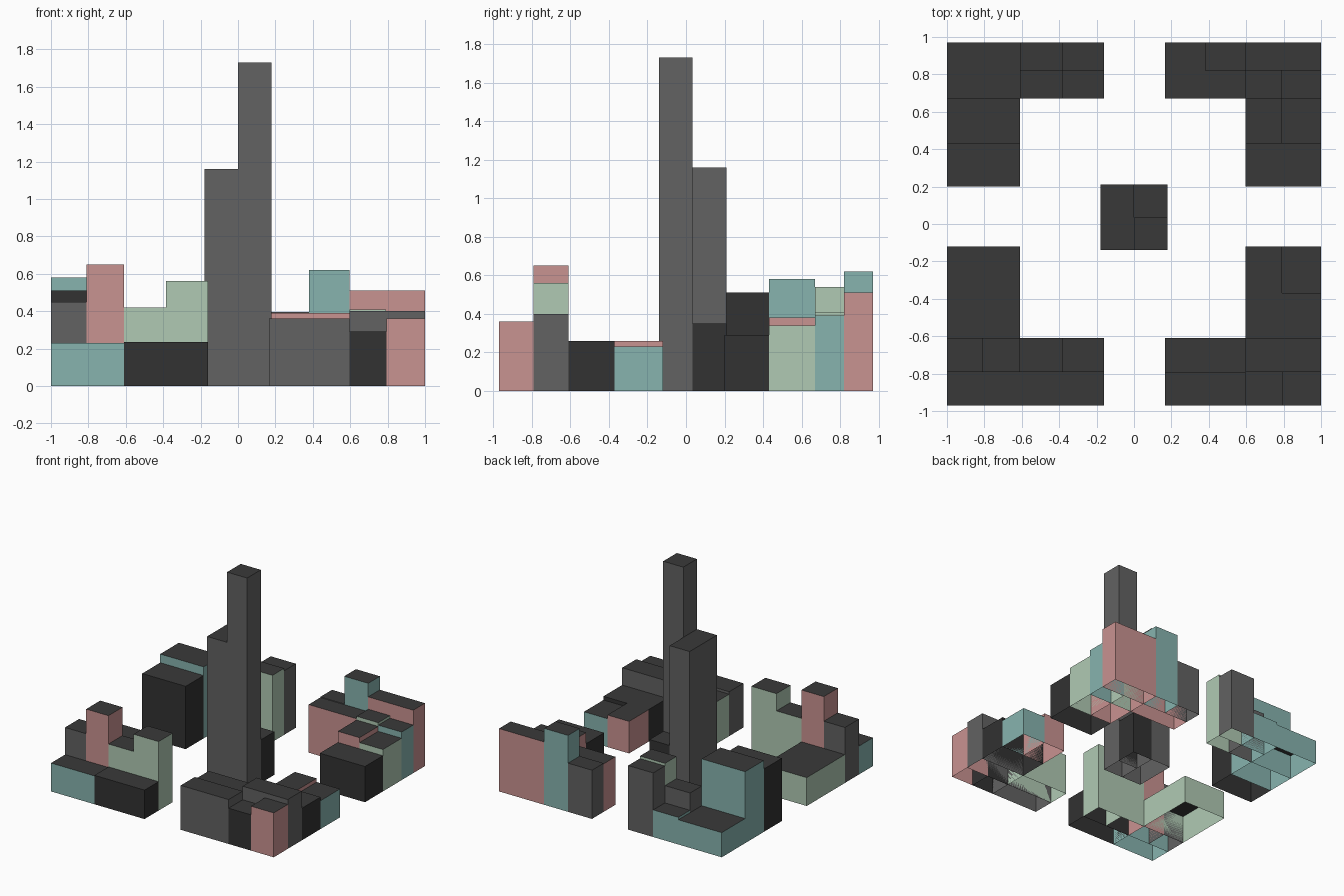
import bpy, bmesh

cube = bpy.data.objects.get("Cube")
if cube:
    bpy.data.objects.remove(cube, do_unlink=True)


def linear(c):
    c /= 255
    return c / 12.92 if c <= 0.04045 else ((c + 0.055) / 1.055) ** 2.4


def material(name, *rgb):
    m = bpy.data.materials.new(name)
    col = [linear(c) for c in rgb] + [1]
    m.diffuse_color = col
    m.use_nodes = True
    bsdf = m.node_tree.nodes["Principled BSDF"]
    bsdf.inputs["Base Color"].default_value = col
    bsdf.inputs["Roughness"].default_value = 0.9
    return m


roof = material("charcoal roof", 57, 57, 57)
grey = material("mid grey wall", 98, 98, 98)
dark = material("dark wall", 50, 50, 50)
pink = material("dusty pink wall", 201, 147, 145)
green = material("pale green wall", 176, 202, 180)
teal = material("soft teal wall", 135, 180, 175)


def building(name, x0, x1, y0, y1, height, wall):
    """Box with an open bottom, coloured walls and a charcoal roof."""
    bm = bmesh.new()
    bmesh.ops.create_cube(bm, size=1)
    for v in bm.verts:
        v.co.x = x1 if v.co.x > 0 else x0
        v.co.y = y1 if v.co.y > 0 else y0
        v.co.z = height if v.co.z > 0 else 0
    bm.normal_update()
    for f in bm.faces:
        f.material_index = 1 if f.normal.z > 0.5 else 0
    floor = [f for f in bm.faces if f.normal.z < -0.5]
    bmesh.ops.delete(bm, geom=floor, context='FACES_ONLY')
    mesh = bpy.data.meshes.new(name)
    bm.to_mesh(mesh)
    bm.free()
    mesh.materials.append(wall)
    mesh.materials.append(roof)
    ob = bpy.data.objects.new(name, mesh)
    bpy.context.collection.objects.link(ob)


# Shared street lines of the four corner blocks
L, LM, LI = -1, -0.61, -0.16      # left edge, arm edge, inner edge
RI, RM, R = 0.165, 0.595, 1       # right inner edge, arm edge, edge
F, F1, F2, F3 = -0.97, -0.79, -0.61, -0.12   # front rows
B3, B2, B1, B0, B = 0.2, 0.43, 0.67, 0.82, 0.97  # back rows

# Central towers
building("tall_tower", 0, 0.18, -0.14, 0.035, 1.73, grey)
building("wide_tower", -0.18, 0, -0.14, 0.21, 1.16, grey)
building("tower_annex", 0, 0.18, 0.035, 0.21, 0.35, dark)

# Front block on the -x side
building("front_a_corner_shop", L, LM, F, F1, 0.23, teal)
building("front_a_long_shop", LM, LI, F, F1, 0.235, dark)
building("front_a_end_house", L, -0.81, F1, F2, 0.45, grey)
building("front_a_pink_tower", -0.81, LM, F1, F2, 0.65, pink)
building("front_a_green_house", LM, -0.385, F1, F2, 0.42, green)
building("front_a_green_tower", -0.385, LI, F1, F2, 0.56, green)
building("front_a_low_hall", L, LM, F2, F3, 0.23, green)

# Front block on the +x side
building("front_b_long_house", RI, RM, F, F1, 0.36, grey)
building("front_b_dark_house", RM, 0.795, F, F1, 0.29, dark)
building("front_b_corner_house", 0.795, R, F, F1, 0.36, pink)
building("front_b_green_house", RI, RM, F1, F2, 0.34, green)
building("front_b_grey_house", RM, R, F1, F2, 0.4, grey)
building("front_b_dark_hall", RM, R, F2, -0.37, 0.26, dark)
building("front_b_pink_annex", RM, 0.79, -0.37, F3, 0.26, pink)
building("front_b_teal_annex", 0.79, R, -0.37, F3, 0.23, teal)

# Back block on the +x side
building("back_b_pink_hall", RM, R, B0, B, 0.51, pink)
building("back_b_teal_tower", 0.38, RM, B0, B, 0.62, teal)
building("back_b_grey_house", RI, 0.38, B0, B, 0.395, grey)
building("back_b_pink_house", RI, RM, B1, B0, 0.39, pink)
building("back_b_green_house", RM, 0.79, B1, B0, 0.41, green)
building("back_b_teal_house", 0.79, R, B1, B0, 0.39, teal)
building("back_b_pink_annex", RM, 0.79, B2, B1, 0.38, pink)
building("back_b_green_annex", 0.79, R, B2, B1, 0.34, green)
building("back_b_dark_hall", RM, R, B3, B2, 0.29, dark)

# Back block on the -x side
building("back_a_corner_shop", L, LM, B1, B, 0.2, teal)
building("back_a_teal_shop", LM, -0.385, B0, B, 0.22, teal)
building("back_a_grey_house", LM, -0.385, B1, B0, 0.36, grey)
building("back_a_green_tower", -0.385, LI, B1, B0, 0.54, green)
building("back_a_grey_tower", -0.385, LI, B0, B, 0.52, grey)
building("back_a_teal_hall", L, LM, B2, B1, 0.58, teal)
building("back_a_dark_hall", L, LM, B3, B2, 0.51, dark)
